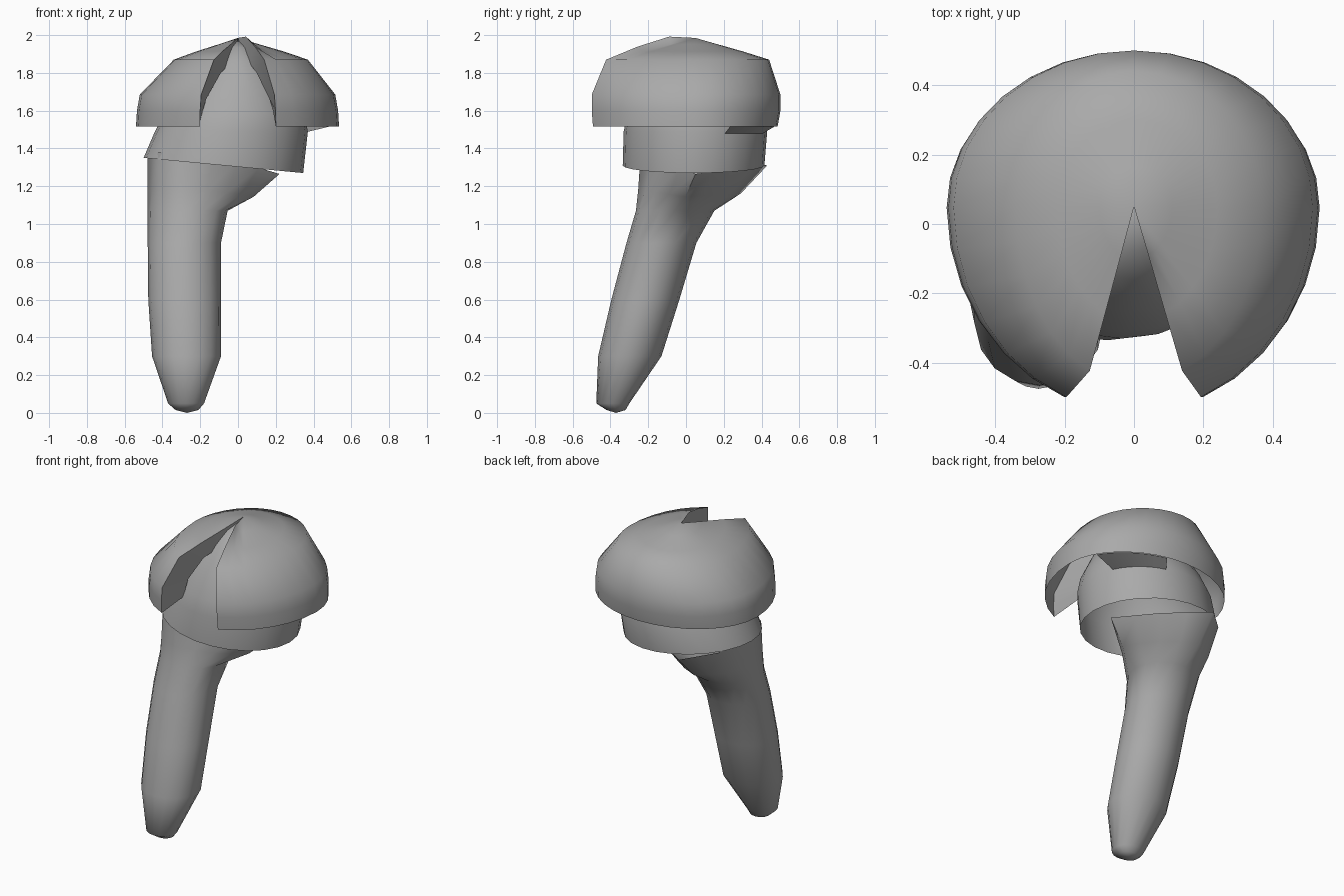
import bpy, bmesh
from math import sin, cos, pi, radians

if "Cube" in bpy.data.objects:
    bpy.data.objects.remove(bpy.data.objects["Cube"])

grey = bpy.data.materials.new("plain grey")
grey.use_nodes = True
colour = (0.4, 0.4, 0.4, 1)
grey.diffuse_color = colour
grey.node_tree.nodes["Principled BSDF"].inputs["Base Color"].default_value = colour


def loft(name, rings, closed=True, tip=None):
    """Skin a stack of point rings, with an optional tip joined to the first ring."""
    bm = bmesh.new()
    rows = [[bm.verts.new(p) for p in ring] for ring in rings]
    count = len(rows[0])
    end = bm.verts.new(tip) if tip else None
    for i in range(count if closed else count - 1):
        j = (i + 1) % count
        if end:
            bm.faces.new((end, rows[0][i], rows[0][j]))
        for a, b in zip(rows, rows[1:]):
            bm.faces.new((a[i], b[i], b[j], a[j]))
    bm.normal_update()
    mesh = bpy.data.meshes.new(name)
    bm.to_mesh(mesh)
    bm.free()
    mesh.materials.append(grey)
    obj = bpy.data.objects.new(name, mesh)
    bpy.context.collection.objects.link(obj)
    bpy.ops.object.select_all(action="DESELECT")
    obj.select_set(True)
    bpy.context.view_layer.objects.active = obj
    bpy.ops.object.shade_smooth_by_angle(angle=radians(60))


# Outer cap: wide sheet with a front wedge left open, its edges folded in to the inner cap
gap = radians(22)
steps = 28
angles = [-pi / 2 + gap + (2 * pi - 2 * gap) * i / steps for i in range(steps + 1)]


def fold(point):
    x, y, z = point
    return (x * (1 - 0.85 * (z - 1.52)), 0.05 + (y - 0.05) * 0.58, 1.6 + (z - 1.6) * 0.75)


def cap_ring(left, right, front, back, z, lift):
    ring = [((left if cos(a) > 0 else right) * cos(a),
             0.05 + sin(a) * (back if sin(a) > 0 else front), z) for a in angles]
    x, y, z = ring[0]
    ring[0] = (x, y, z + lift)
    return [fold(ring[0])] + ring + [fold(ring[-1])]


loft("outer_cap", [cap_ring(*r) for r in (
    (0.11, 0.10, 0.15, 0.115, 1.952, 0.04),
    (0.24, 0.22, 0.33, 0.25, 1.914, 0.025),
    (0.37, 0.34, 0.51, 0.39, 1.87, 0),
    (0.515, 0.52, 0.592, 0.45, 1.685, 0),
    (0.53, 0.535, 0.592, 0.45, 1.60, 0),
    (0.535, 0.54, 0.585, 0.435, 1.517, 0))], closed=False, tip=(0, 0.05, 1.985))

# Small ledge joining the rear left of the cap rim to the inner cap
arc = [radians(25 + 5 * i) for i in range(11)]
loft("rim_ledge", [[(rx * cos(a), 0.05 + ry * sin(a), z) for a in arc]
                   for rx, ry, z in ((0.53, 0.432, 1.515), (0.37, 0.37, 1.48))],
     closed=False)


# Inner cap: narrower dome under the outer cap, open below with a slanted rim
def span_ring(x0, x1, y0, y1, z, slant=0, count=24):
    cx, cy = (x0 + x1) / 2, (y0 + y1) / 2
    rx, ry = (x1 - x0) / 2, (y1 - y0) / 2
    return [(cx + rx * cos(2 * pi * i / count), cy + ry * sin(2 * pi * i / count),
             z - slant * cos(2 * pi * i / count)) for i in range(count)]


loft("inner_cap", [span_ring(*r) for r in (
    (-0.06, 0.07, -0.08, 0.12, 1.935),
    (-0.17, 0.17, -0.16, 0.21, 1.86),
    (-0.30, 0.28, -0.25, 0.32, 1.72),
    (-0.39, 0.35, -0.31, 0.40, 1.58),
    (-0.44, 0.37, -0.33, 0.43, 1.49),
    (-0.50, 0.345, -0.335, 0.415, 1.31, 0.04))], tip=(0, 0.03, 1.97))

# Tail: leaning tapered tube that flares into a three-cornered top
tail = [span_ring(*r, count=16) for r in (
    (-0.33, -0.21, -0.42, -0.32, 0.015),
    (-0.37, -0.18, -0.475, -0.30, 0.05),
    (-0.455, -0.09, -0.465, -0.13, 0.30),
    (-0.475, -0.09, -0.395, -0.035, 0.60),
    (-0.478, -0.09, -0.315, 0.055, 0.90),
    (-0.478, -0.055, -0.265, 0.15, 1.07))]
corners = [(0.22, 0.05, 1.265), (0.0, 0.25, 1.29), (-0.25, 0.43, 1.31),
           (-0.42, 0.27, 1.34), (-0.478, 0.02, 1.37), (-0.42, -0.17, 1.38),
           (-0.28, -0.24, 1.38), (0.0, -0.12, 1.33)]
flare = []
for p, q in zip(corners, corners[1:] + corners[:1]):
    flare += [p, tuple((a + b) / 2 for a, b in zip(p, q))]
blend = (0.5, 0.5, 0.38)
tail.append([tuple(a + (b - a) * t for a, b, t in zip(p, q, blend))
             for p, q in zip(tail[-1], flare)])
tail.append(flare)
loft("hanging_tail", tail, tip=(-0.27, -0.37, 0))
